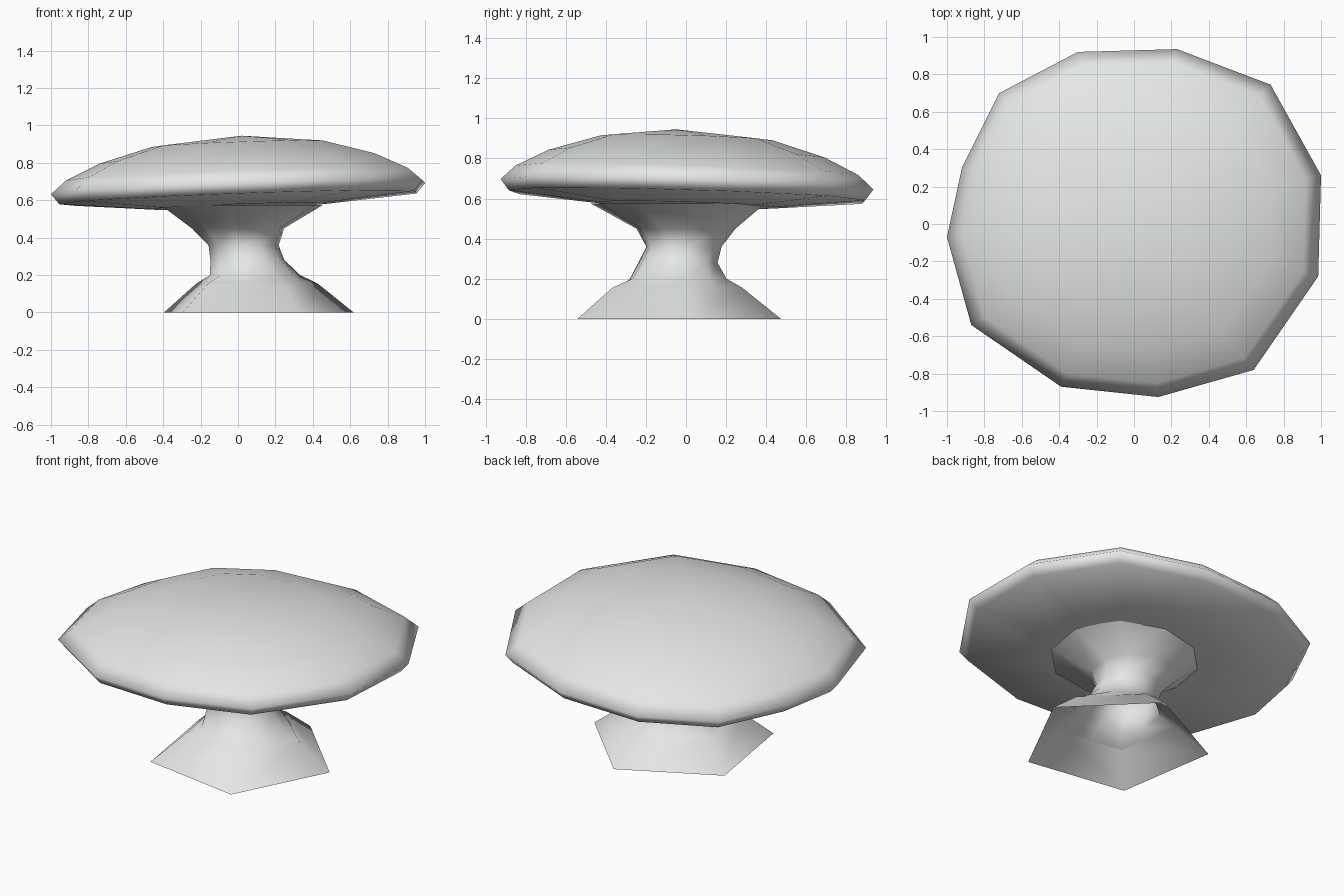
import bpy
import bmesh
from math import cos, sin, radians, pi

cube = bpy.data.objects.get("Cube")
if cube:
    bpy.data.objects.remove(cube, do_unlink=True)

grey = bpy.data.materials.new("pale_grey")
grey.use_nodes = True
grey.diffuse_color = (0.78, 0.8, 0.78, 1)
grey.node_tree.nodes["Principled BSDF"].inputs["Base Color"].default_value = (0.78, 0.8, 0.78, 1)


def loft(name, rings, top=None, bottom=None, inward=False):
    """Skin closed rings of points, with optional centre points at the ends."""
    bm = bmesh.new()
    loops = [[bm.verts.new(p) for p in ring] for ring in rings]
    n = len(loops[0])
    for low, high in zip(loops, loops[1:]):
        for i in range(n):
            j = (i + 1) % n
            bm.faces.new((low[i], low[j], high[j], high[i]))
    if top:
        tip = bm.verts.new(top)
        for i in range(n):
            bm.faces.new((loops[-1][i], loops[-1][(i + 1) % n], tip))
    if bottom:
        tip = bm.verts.new(bottom)
        for i in range(n):
            bm.faces.new((loops[0][(i + 1) % n], loops[0][i], tip))
    if inward:
        bmesh.ops.reverse_faces(bm, faces=bm.faces[:])
    mesh = bpy.data.meshes.new(name)
    bm.to_mesh(mesh)
    bm.free()
    for face in mesh.polygons:
        face.use_smooth = True
    mesh.materials.append(grey)
    obj = bpy.data.objects.new(name, mesh)
    bpy.context.collection.objects.link(obj)
    return obj


TURN = radians(9)


def ring(sides, z, cx, cy, r, flat=1.0):
    """Regular ring; flat pulls in every second point."""
    pts = []
    for i in range(sides):
        a = TURN + 2 * pi * i / sides
        k = r * (flat if i % 2 else 1)
        pts.append((cx + k * cos(a), cy + k * sin(a), z))
    return pts


# Five-sided flared foot, an open shell facing inward
loft("foot", [ring(5, 0, 0.085, -0.06, 0.54),
              ring(5, 0.155, 0.085, -0.06, 0.345)], inward=True)

# Waisted neck growing from the pentagon into a rounded flare
neck = [(0.155, 0.085, -0.06, 0.345, cos(pi / 5)),
        (0.2, 0.085, -0.045, 0.25, 0.95),
        (0.28, 0.05, -0.04, 0.2, 1),
        (0.36, 0.03, -0.01, 0.19, 1),
        (0.45, 0.0, 0.0, 0.25, 1),
        (0.575, 0.02, -0.04, 0.44, 1)]
loft("neck", [ring(10, *level) for level in neck])

# Tilted twelve-sided cap: rim outline, then (scale, height) levels upward
outline = [(1.0, 0.26), (0.73, 0.745), (0.23, 0.935), (-0.3, 0.92),
           (-0.72, 0.7), (-0.92, 0.3), (-1.0, -0.07), (-0.87, -0.54),
           (-0.39, -0.87), (0.13, -0.925), (0.64, -0.78), (0.985, -0.28)]
levels = [(0.46, 0.567), (0.955, 0.61), (1.0, 0.665),
          (0.92, 0.735), (0.74, 0.82), (0.46, 0.9)]


def cap_ring(scale, height):
    return [(x * scale, y * scale, height + scale * (0.035 * x - 0.03 * y))
            for x, y in outline]


loft("cap", [cap_ring(*level) for level in levels],
     top=(0.02, -0.05, 0.945), bottom=(0, 0, 0.567))
